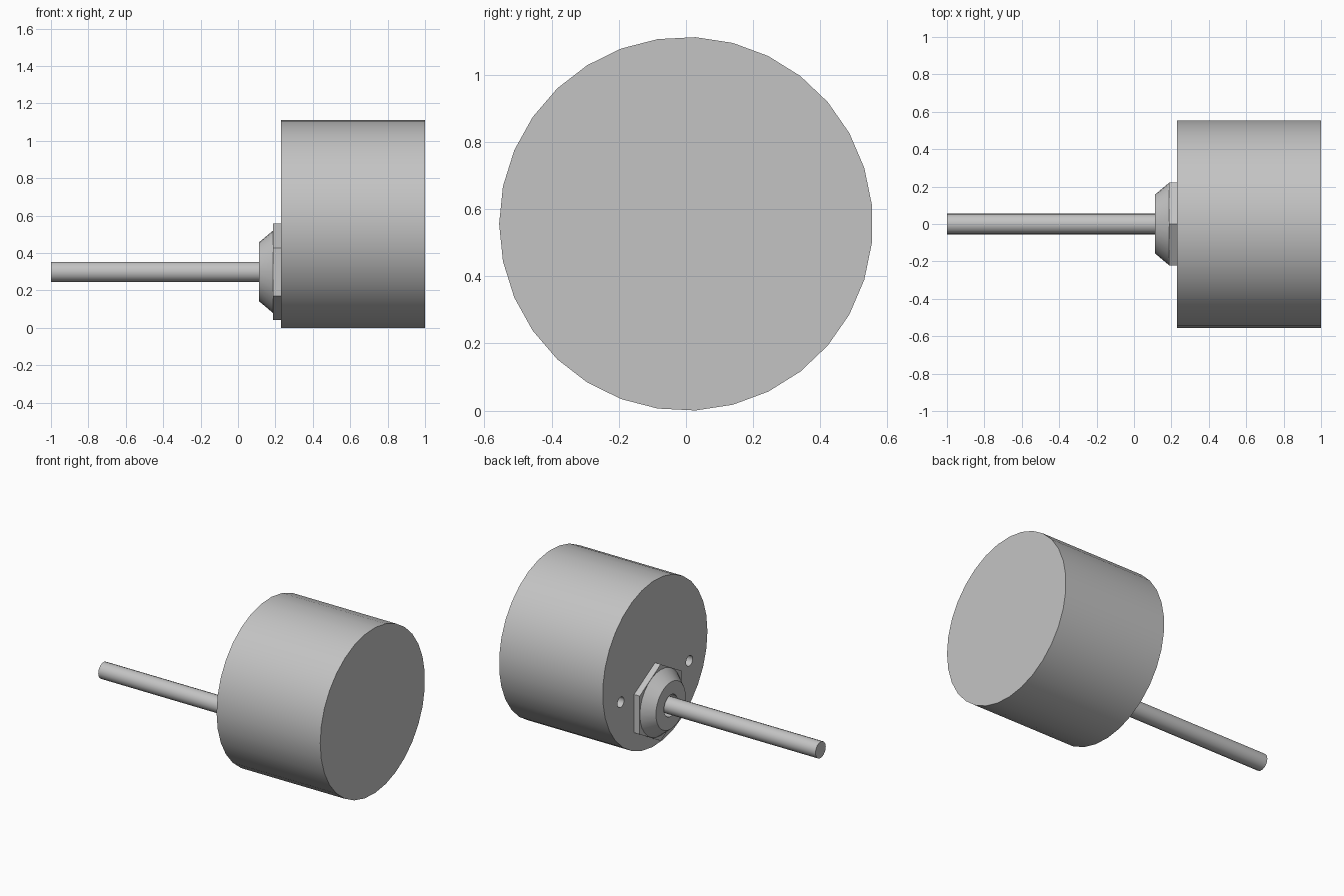
import bpy
import bmesh
import math

cube = bpy.data.objects.get("Cube")
if cube:
    bpy.data.objects.remove(cube, do_unlink=True)

# One plain metal colour
metal = bpy.data.materials.new("grey metal")
metal.use_nodes = True
GREY = (0.55, 0.55, 0.55, 1)
metal.diffuse_color = GREY
metal.node_tree.nodes["Principled BSDF"].inputs["Base Color"].default_value = GREY

SHAFT_Z = 0.30
BODY_R = 0.556
FACE_X = 0.23


def turned(name, x0, x1, r0, r1, sides, y=0, z=SHAFT_Z, phase=0.0):
    """Closed cylinder or frustum lying along x."""
    bm = bmesh.new()
    rings = []
    for x, r in ((x0, r0), (x1, r1)):
        angles = [phase + math.tau * i / sides for i in range(sides)]
        rings.append([bm.verts.new((x, y + r * math.cos(a), z + r * math.sin(a)))
                      for a in angles])
        bm.faces.new(rings[-1])
    for i in range(sides):
        j = (i + 1) % sides
        bm.faces.new((rings[0][i], rings[0][j], rings[1][j], rings[1][i]))
    bmesh.ops.recalc_face_normals(bm, faces=bm.faces)
    mesh = bpy.data.meshes.new(name)
    bm.to_mesh(mesh)
    bm.free()
    mesh.materials.append(metal)
    obj = bpy.data.objects.new(name, mesh)
    bpy.context.collection.objects.link(obj)
    return obj


def activate(obj):
    bpy.ops.object.select_all(action='DESELECT')
    obj.select_set(True)
    bpy.context.view_layer.objects.active = obj


def drill(obj, x0, x1, r, y=0, z=SHAFT_Z):
    """Cut a round hole along x."""
    cutter = turned("drill", x0, x1, r, r, 18, y, z)
    cutter.hide_render = True
    mod = obj.modifiers.new("hole", 'BOOLEAN')
    mod.operation = 'DIFFERENCE'
    mod.solver = 'EXACT'
    mod.object = cutter
    activate(obj)
    bpy.ops.object.modifier_apply(modifier=mod.name)
    bpy.data.objects.remove(cutter, do_unlink=True)


# Motor body with two blind mounting holes
body = turned("motor_body", FACE_X, 1, BODY_R, BODY_R, 31, z=BODY_R, phase=math.pi)
for side in (-1, 1):
    drill(body, FACE_X - 0.1, FACE_X + 0.1, 0.035, side * 0.364, 0.43)

# Hexagonal nut plate and tapered collar, bored for the shaft
nut = turned("hex_nut", 0.188, FACE_X, 0.257, 0.257, 6, phase=math.pi / 2)
collar = turned("tapered_collar", 0.113, 0.188, 0.158, 0.221, 28)
for part in (nut, collar):
    drill(part, 0, 0.4, 0.073)

# Output shaft
shaft = turned("output_shaft", -1, FACE_X + 0.02, 0.055, 0.055, 14)

for part in (body, nut, collar, shaft):
    activate(part)
    bpy.ops.object.shade_smooth_by_angle(angle=math.radians(30))
